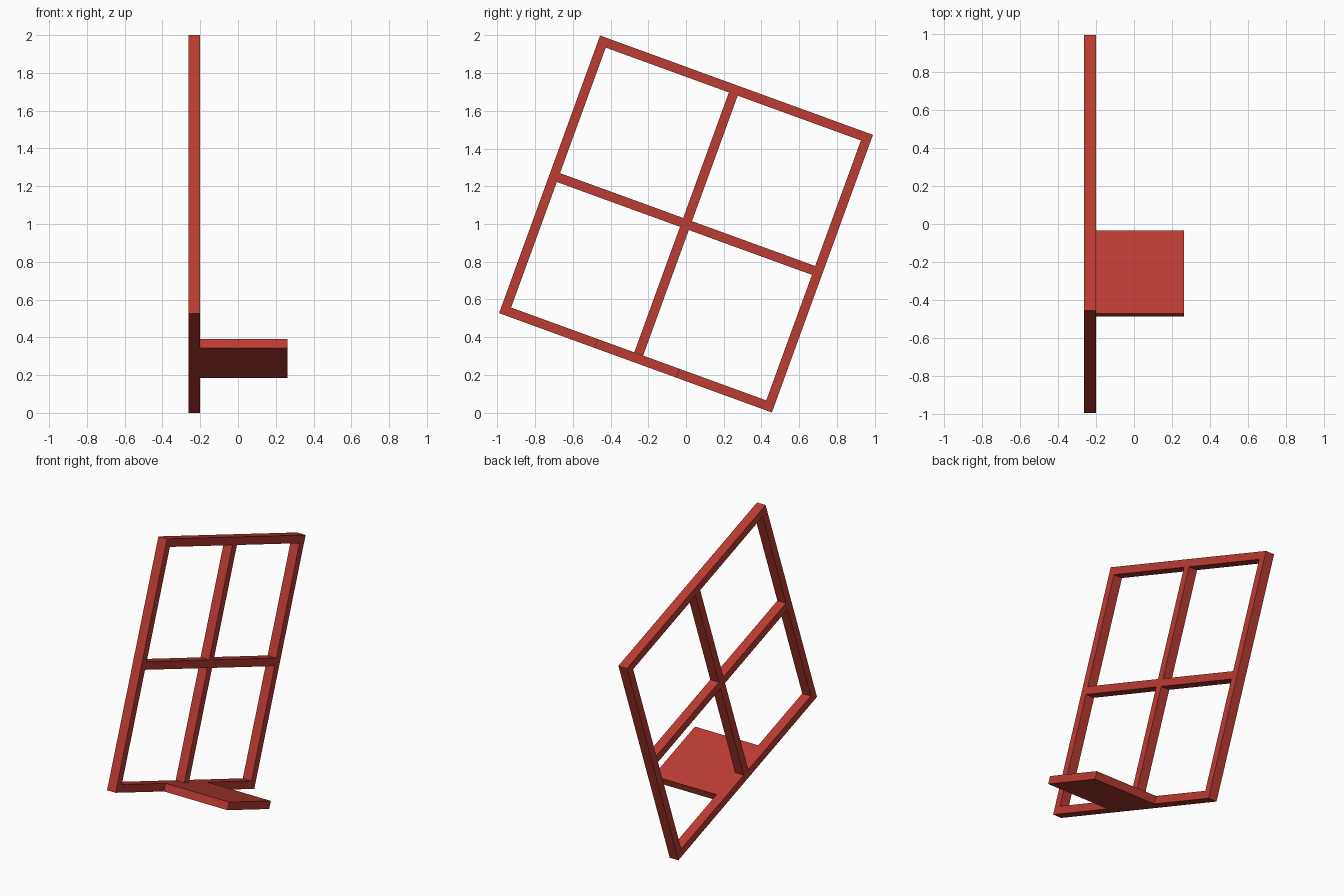
import bpy
import math
from mathutils import Matrix

if "Cube" in bpy.data.objects:
    bpy.data.objects.remove(bpy.data.objects["Cube"])

W, H, BAR = 1.54, 1.567, 0.05      # frame size and bar width
X0, X1, X2 = -0.263, -0.2, 0.263   # frame back, frame front, shelf tip

red = bpy.data.materials.new("red_paint")
red.diffuse_color = (0.5, 0.045, 0.032, 1)
red.use_nodes = True
red.node_tree.nodes["Principled BSDF"].inputs["Base Color"].default_value = red.diffuse_color

# The whole model leans 20 degrees in the YZ plane about its centre
tilt = Matrix.Translation((0, 0, 1)) @ Matrix.Rotation(math.radians(-20), 4, 'X')


def box(name, x, u, v):
    """Box from ranges: x depth, u across the frame, v up the frame."""
    bpy.ops.mesh.primitive_cube_add(size=1)
    ob = bpy.context.object
    ob.name = name
    size = Matrix.Diagonal((x[1] - x[0], u[1] - u[0], v[1] - v[0], 1))
    centre = Matrix.Translation((sum(x) / 2, sum(u) / 2, sum(v) / 2))
    ob.data.transform(tilt @ centre @ size)
    ob.data.materials.append(red)


depth = (X0, X1)
hw, hh, b = W / 2, H / 2, BAR / 2

# Outer frame
box("top_rail", depth, (-hw, hw), (hh - BAR, hh))
box("bottom_rail", depth, (-hw, hw), (-hh, -hh + BAR))
box("left_stile", depth, (-hw, -hw + BAR), (-hh + BAR, hh - BAR))
box("right_stile", depth, (hw - BAR, hw), (-hh + BAR, hh - BAR))

# Cross bars
box("middle_rail", depth, (-hw + BAR, hw - BAR), (-b, b))
box("upper_mullion", depth, (-b, b), (b, hh - BAR))
box("lower_mullion", depth, (-b, b), (-hh + BAR, -b))

# Shelf sticking out of the bottom rail
box("shelf", (X1, X2), (-0.232, 0.232), (-hh, -hh + BAR))
